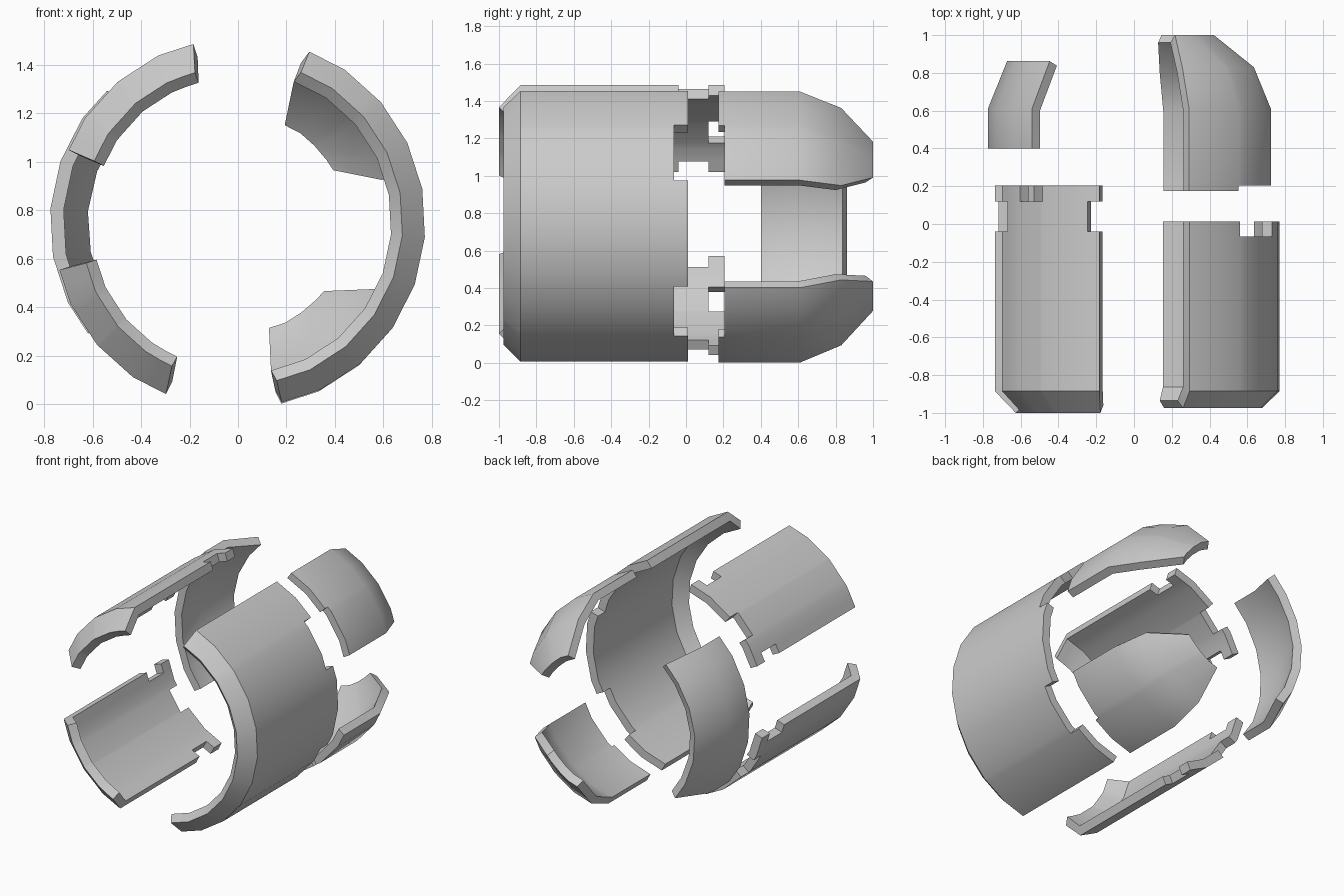
import bpy, bmesh, math

if "Cube" in bpy.data.objects:
    bpy.data.objects.remove(bpy.data.objects["Cube"])

STEP = 15.0    # facet angle of the 24-sided cylinder
TILT = -4.5    # roll of the whole assembly about the y axis


def facet(a):
    """Radius factor that keeps a point at angle a on the flat of the 24-gon."""
    local = a - (math.floor(a / STEP) + 0.5) * STEP
    return math.cos(math.radians(STEP / 2)) / math.cos(math.radians(local))


def shell(name, centre, axis, side, lo, hi, rings, cuts=(), flare=0.0):
    """Thick curved panel. rings: (outer y, outer r, inner y, inner r[, lo, hi]);
    cuts: (a0, a1, y0, y1); flare: extra angle of the inner skin at the long edges."""
    cols = {lo, hi}
    cols.update(k * STEP for k in range(-12, 13) if lo + 1 < k * STEP < hi - 1)
    for c in cuts:
        cols.update(c[:2])
    cols = sorted(cols)
    last = len(cols) - 1
    bm = bmesh.new()
    grid = {}

    def vert(i, j, k):
        if (i, j, k) not in grid:
            ring = rings[j]
            l, h = ring[4:6] if len(ring) > 4 else (lo, hi)
            a = l + (cols[i] - lo) * (h - l) / (hi - lo)
            if k:
                a += flare * ((i == last) - (i == 0))
            y, r = ring[2 * k], ring[2 * k + 1] * facet(a)
            t = math.radians(axis + side * a)
            grid[i, j, k] = bm.verts.new((centre[0] + r * math.cos(t), y,
                                          centre[1] + r * math.sin(t)))
        return grid[i, j, k]

    def kept(i, j):
        if not (0 <= i < last and 0 <= j < len(rings) - 1):
            return False
        a = (cols[i] + cols[i + 1]) / 2
        y = (rings[j][0] + rings[j + 1][0]) / 2
        return not any(c[0] < a < c[1] and c[2] < y < c[3] for c in cuts)

    for i in range(last):
        for j in range(len(rings) - 1):
            if not kept(i, j):
                continue
            corners = [(i, j), (i + 1, j), (i + 1, j + 1), (i, j + 1)]
            for k in (0, 1):
                bm.faces.new([vert(p, q, k) for p, q in corners])
            # wall faces along every free border
            for n, (di, dj) in enumerate([(0, -1), (1, 0), (0, 1), (-1, 0)]):
                if not kept(i + di, j + dj):
                    p, q = corners[n], corners[(n + 1) % 4]
                    bm.faces.new([vert(*p, 0), vert(*q, 0), vert(*q, 1), vert(*p, 1)])
    bmesh.ops.recalc_face_normals(bm, faces=bm.faces)
    mesh = bpy.data.meshes.new(name)
    bm.to_mesh(mesh)
    bm.free()
    ob = bpy.data.objects.new(name, mesh)
    bpy.context.collection.objects.link(ob)
    bpy.ops.object.select_all(action='DESELECT')
    ob.select_set(True)
    bpy.context.view_layer.objects.active = ob
    bpy.ops.object.shade_smooth_by_angle(angle=math.radians(30))


RO, RI = 0.765, 0.707


def flat(y, ro=RO):
    """Plain ring with inner and outer skin at the same y."""
    return (y, ro, y, RI)


# large right-hand sleeve with two notches in the rear rim
shell("right_sleeve", (0.008, 0.748), TILT, 1, -72.4, 72.4,
      [(-0.975, 0.672, -0.935, 0.625), (-0.885, RO, -0.862, RI), flat(-0.065), flat(0.012)],
      [(22, 48, -0.065, 0.1), (-48, -22, -0.065, 0.1)], flare=1.2)

# rear left cap panel
shell("left_rear_cap", (-0.014, 0.747), 180 + TILT, 1, -41.5, 41.5,
      [(0.40, 0.762, 0.40, RI), (0.61, 0.762, 0.60, RI),
       (0.862, 0.66, 0.838, 0.607, -44.5, 44.5)], flare=0.5)

for side, label, drop in ((1, "upper", 0.0), (-1, "lower", 0.012)):
    # rear right cap panels, narrowing at the tip
    shell(label + "_right_cap", (0.006, 0.75 - drop), TILT, side, 22, 72.3,
          [flat(0.175, 0.76), flat(0.205, 0.76), (0.61, 0.76, 0.60, RI),
           (0.83, 0.665, 0.80, 0.618), (1.0, 0.485, 0.96, 0.445, 34.5, 68.5)],
          [(22, 48, 0.1, 0.205)], flare=1.0)
    # left side panels with notched edges and rear rim
    shell(label + "_left_panel", (0.0, 0.747 - drop / 2), 180 + TILT, -side, 18.8, 71.5,
          [(-1.0, 0.65, -0.96, 0.605, 18.8, 69.5), (-0.885, RO, -0.862, RI),
           flat(-0.04), flat(0.12), flat(0.205)],
          [(18.8, 23.5, -0.04, 0.12), (66.5, 71.5, -0.04, 0.12),
           (33, 46, 0.12, 0.3)], flare=0.3)
